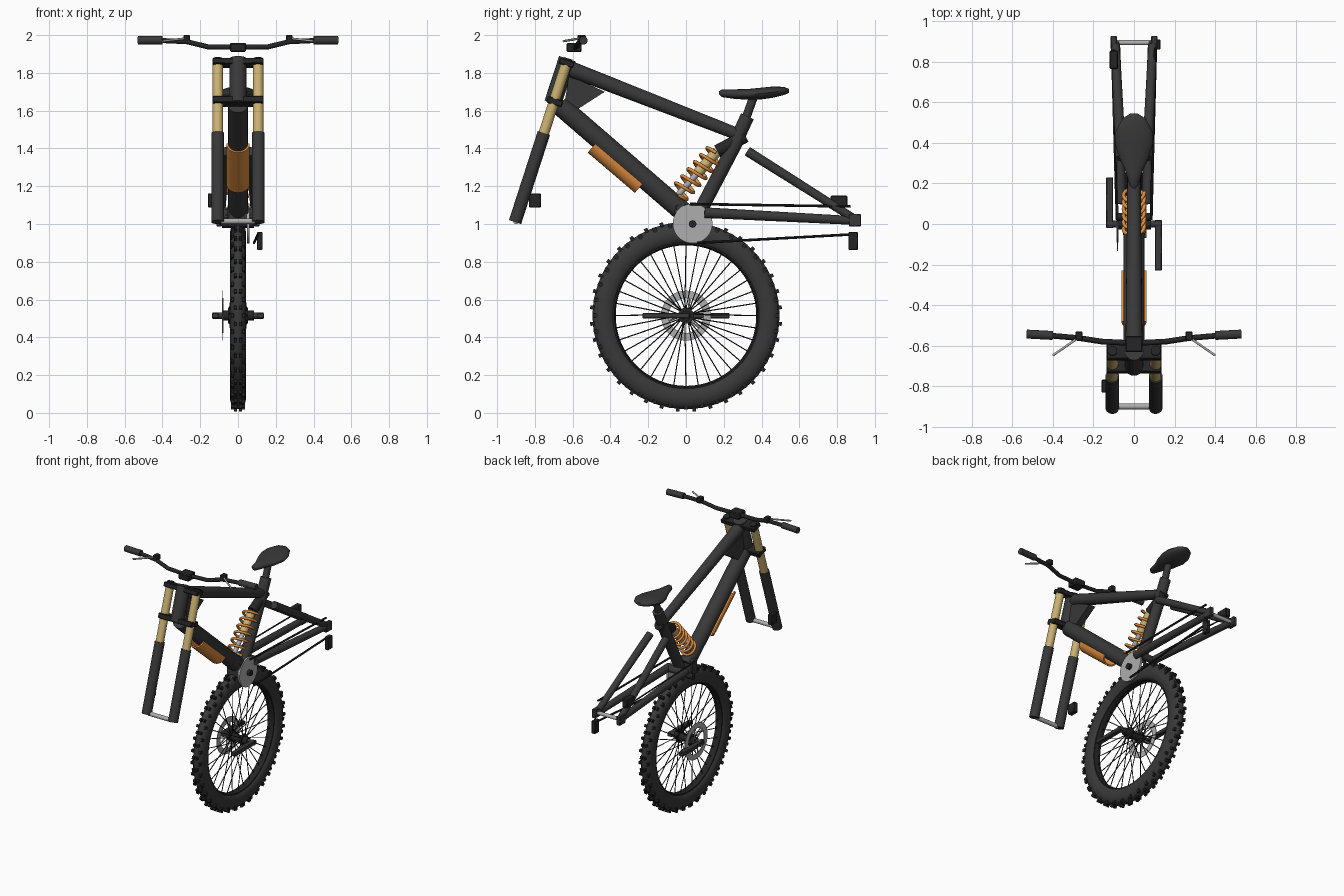
import bpy, bmesh
from math import sin, cos, pi, radians, atan2
from mathutils import Vector, Matrix

if "Cube" in bpy.data.objects:
    bpy.data.objects.remove(bpy.data.objects["Cube"])


def mat(name, col):
    m = bpy.data.materials.new(name)
    m.diffuse_color = (*col, 1)
    m.use_nodes = True
    m.node_tree.nodes["Principled BSDF"].inputs["Base Color"].default_value = m.diffuse_color
    return m


DARK = mat("dark_grey", (0.04, 0.04, 0.04))
BLACK = mat("black", (0.018, 0.018, 0.018))
GOLD = mat("gold", (0.6, 0.44, 0.17))
ORANGE = mat("orange", (0.75, 0.27, 0.05))
STEEL = mat("steel", (0.42, 0.42, 0.42))


def finish(name, m, bm):
    bmesh.ops.recalc_face_normals(bm, faces=bm.faces)
    me = bpy.data.meshes.new(name)
    bm.to_mesh(me)
    bm.free()
    ob = bpy.data.objects.new(name, me)
    bpy.context.collection.objects.link(ob)
    me.materials.append(m)
    bpy.ops.object.select_all(action='DESELECT')
    ob.select_set(True)
    bpy.context.view_layer.objects.active = ob
    bpy.ops.object.shade_smooth_by_angle(angle=radians(40))
    return ob


def add_cone(bm, p, q, r, r2=None, seg=20):
    p, q = Vector(p), Vector(q)
    d = q - p
    M = Matrix.Translation((p + q) / 2) @ d.to_track_quat('Z', 'Y').to_matrix().to_4x4()
    bmesh.ops.create_cone(bm, cap_ends=True, segments=seg, radius1=r,
                          radius2=r if r2 is None else r2, depth=d.length, matrix=M)


def tube(name, p, q, r, m=DARK, r2=None, seg=20):
    bm = bmesh.new()
    add_cone(bm, p, q, r, r2, seg)
    return finish(name, m, bm)


def add_box(bm, c, s, rot=0):
    M = Matrix.Translation(c) @ Matrix.Rotation(rot, 4, 'X') @ Matrix.Diagonal((*s, 1))
    bmesh.ops.create_cube(bm, size=1, matrix=M)


def box(name, c, s, m=BLACK, rot=0):
    bm = bmesh.new()
    add_box(bm, c, s, rot)
    bmesh.ops.bevel(bm, geom=bm.edges[:], offset=min(s) * 0.12, segments=1, affect='EDGES')
    return finish(name, m, bm)


def wire(name, pts, r, m, kind='POLY'):
    cu = bpy.data.curves.new(name, 'CURVE')
    cu.dimensions, cu.bevel_depth, cu.bevel_resolution, cu.use_fill_caps = '3D', r, 3, True
    sp = cu.splines.new(kind)
    sp.points.add(len(pts) - 1)
    for a, b in zip(sp.points, pts):
        a.co = (*b, 1)
    ob = bpy.data.objects.new(name, cu)
    bpy.context.collection.objects.link(ob)
    cu.materials.append(m)
    return ob


def lathe(name, profile, cy, cz, m, steps=64):
    # closed (x, radius) profile spun about a sideways axis
    bm = bmesh.new()
    rings = [[bm.verts.new((x, cy + r * cos(2 * pi * i / steps), cz + r * sin(2 * pi * i / steps)))
              for x, r in profile] for i in range(steps)]
    n = len(profile)
    for i in range(steps):
        a, b = rings[i], rings[(i + 1) % steps]
        for j in range(n):
            k = (j + 1) % n
            bm.faces.new((a[j], a[k], b[k], b[j]))
    return finish(name, m, bm)


# wheel: tyre, rim, knobs, spokes, hub, brake rotor
WZ = 0.515
lathe("tyre", [(0.043 * cos(2 * pi * i / 16), 0.435 + 0.06 * sin(2 * pi * i / 16)) for i in range(16)], 0, WZ, DARK)
lathe("rim", [(-0.025, 0.395), (-0.025, 0.38), (0, 0.372), (0.025, 0.38), (0.025, 0.395)], 0, WZ, BLACK)
bm = bmesh.new()
for i in range(36):
    a = 2 * pi * i / 36
    for x, r, off in ((-0.03, 0.482, 0), (0.03, 0.482, 0), (-0.012, 0.495, 0.5), (0.012, 0.495, 0.5)):
        t = a + off * 2 * pi / 36
        add_box(bm, (x, r * cos(t), WZ + r * sin(t)), (0.016, 0.028, 0.02), t)
finish("tyre_knobs", BLACK, bm)
bm = bmesh.new()
for i in range(36):
    s = 1 if i % 2 else -1
    a, b = 2 * pi * i / 36, 2 * pi * (i + (2 if i % 4 < 2 else -2) * 0.5) / 36
    add_cone(bm, (0.045 * s, 0.035 * cos(b), WZ + 0.035 * sin(b)), (0, 0.385 * cos(a), WZ + 0.385 * sin(a)), 0.003, seg=6)
finish("spokes", BLACK, bm)
tube("hub", (-0.085, 0, WZ), (0.085, 0, WZ), 0.026, BLACK)
for s in (-1, 1):
    tube("hub_flange", (0.04 * s, 0, WZ), (0.052 * s, 0, WZ), 0.042, BLACK)
tube("crank_axle", (-0.135, 0, WZ), (0.135, 0, WZ), 0.017, DARK)
lathe("brake_rotor", [(-0.083, 0.092), (-0.083, 0.132), (-0.079, 0.132), (-0.079, 0.092)], 0, WZ, STEEL)
bm = bmesh.new()
for i in range(6):
    a = i * pi / 3
    add_cone(bm, (-0.081, 0.02 * cos(a), WZ + 0.02 * sin(a)), (-0.081, 0.095 * cos(a + .3), WZ + 0.095 * sin(a + .3)), 0.005, seg=6)
finish("rotor_arms", STEEL, bm)
for s in (-1, 1):
    box("crank_arm", (0.12 * s, -0.105 * s, WZ), (0.035, 0.25, 0.028), DARK)

# fork
FB, FT = Vector((0, -0.905, 1.01)), Vector((0, -0.63, 1.86))
for s in (-1, 1):
    o = Vector((0.107 * s, 0, 0))
    tube("fork_stanchion", FB.lerp(FT, 0.5) + o, FT + o, 0.028, GOLD)
    tube("fork_lower", FB + o, FB.lerp(FT, 0.555) + o, 0.034, DARK)
    tube("fork_cap", FT + o, FB.lerp(FT, 1.02) + o, 0.024, BLACK)
tube("fork_axle", (-0.09, -0.9, 1.015), (0.09, -0.9, 1.015), 0.015, STEEL)
tilt = -atan2(0.275, 0.85)
box("upper_crown", (0, -0.632, 1.853), (0.27, 0.08, 0.032), BLACK, tilt)
box("lower_crown", (0, -0.694, 1.648), (0.27, 0.085, 0.036), BLACK, tilt)
tube("head_tube", (0, -0.705, 1.64), (0, -0.628, 1.875), 0.046)
box("front_caliper", (-0.142, -0.80, 1.125), (0.035, 0.065, 0.075))

# main frame
tube("top_tube", (0, -0.61, 1.82), (0, 0.30, 1.465), 0.042, r2=0.032)
DA, DB = Vector((0, -0.67, 1.63)), Vector((0, -0.005, 1.055))
tube("down_tube", DA, DB, 0.053)
tube("seat_tube", (0, 0.065, 1.05), (0, 0.285, 1.47), 0.037)
tube("seat_collar", (0, 0.265, 1.44), (0, 0.325, 1.57), 0.037)
tube("seat_post", (0, 0.31, 1.54), (0, 0.36, 1.68), 0.023)
box("bottom_bracket", (0, -0.025, 1.045), (0.11, 0.07, 0.12), DARK)
tube("bracket_shell", (-0.085, 0.035, 1.0), (0.085, 0.035, 1.0), 0.02, BLACK)
tube("chain_ring", (0.048, 0.035, 1.003), (0.062, 0.035, 1.003), 0.105, STEEL, seg=40)

# gusset plate behind the head tube
bm = bmesh.new()
f = bm.faces.new([bm.verts.new((-0.025, y, z)) for y, z in ((-0.62, 1.78), (-0.56, 1.76), (-0.43, 1.70), (-0.57, 1.61), (-0.64, 1.66))])
e = bmesh.ops.extrude_face_region(bm, geom=[f])
bmesh.ops.translate(bm, vec=(0.05, 0, 0), verts=[v for v in e["geom"] if isinstance(v, bmesh.types.BMVert)])
finish("gusset", DARK, bm)

# half-round guard under the down tube
bm = bmesh.new()
d = (DB - DA).normalized()
nrm = Vector((0, d.z, -d.y))
ends = [Vector((0, -0.48, 1.425)), Vector((0, -0.23, 1.212))]
rows = [[bm.verts.new(p + Vector((r * cos(pi * i / 12), 0, 0)) + nrm * r * sin(pi * i / 12)) for i in range(13)]
        for p in ends for r in (0.062, 0.052)]
for a, b in ((0, 2), (1, 3), (0, 1), (2, 3)):
    for i in range(12):
        bm.faces.new((rows[a][i], rows[a][i + 1], rows[b][i + 1], rows[b][i]))
for i in (0, 12):
    bm.faces.new([rows[k][i] for k in (0, 1, 3, 2)])
finish("tube_guard", ORANGE, bm)

# shock with coil spring
SA, SB = Vector((0, -0.05, 1.145)), Vector((0, 0.165, 1.385))
tube("shock_shaft", SA, SA.lerp(SB, 0.6), 0.016, STEEL)
tube("shock_body", SA.lerp(SB, 0.5), SB, 0.028, GOLD)
ax = (SB - SA).normalized()
u, v = Vector((1, 0, 0)), ax.cross(Vector((1, 0, 0)))
coil = []
for i in range(121):
    a = 2 * pi * 6 * i / 120
    coil.append(SA.lerp(SB, 0.04 + 0.93 * i / 120) + (u * cos(a) + v * sin(a)) * 0.052)
wire("coil_spring", coil, 0.009, ORANGE)
tube("shock_mount", (0, 0.165, 1.385), (0, 0.315, 1.465), 0.034, BLACK)

# rear triangle
for s in (-1, 1):
    tube("chain_stay", (0.065 * s, 0.10, 1.06), (0.092 * s, 0.9, 1.018), 0.028, r2=0.023)
    tube("seat_stay", (0.065 * s, 0.325, 1.385), (0.092 * s, 0.88, 1.035), 0.026, r2=0.022)
    box("dropout", (0.1 * s, 0.895, 1.02), (0.03, 0.065, 0.065), DARK)
tube("stay_bridge", (-0.07, 0.12, 1.06), (0.07, 0.12, 1.06), 0.025)
tube("rear_axle", (-0.1, 0.895, 1.02), (0.1, 0.895, 1.02), 0.013, STEEL)
box("rear_caliper", (-0.1, 0.81, 1.12), (0.04, 0.09, 0.06))
box("derailleur", (0.115, 0.885, 0.91), (0.03, 0.05, 0.095))
for name, a, b in (("chain_upper", (0.02, 1.106), (0.87, 1.093)), ("chain_lower", (0.06, 0.90), (0.88, 0.945))):
    tube(name, (0.085, *a), (0.105, *b), 0.007, BLACK, seg=8)
tube("brake_hose", (-0.085, 0.02, 1.106), (-0.1, 0.86, 1.093), 0.005, BLACK, seg=8)

# saddle lofted from (y, half width, bottom, top)
bm = bmesh.new()
prev = None
for y, w, lo, hi in ((0.176, 0.008, 1.685, 1.703), (0.19, 0.022, 1.672, 1.712), (0.26, 0.042, 1.662, 1.713),
                     (0.33, 0.075, 1.658, 1.715), (0.40, 0.095, 1.66, 1.722), (0.46, 0.09, 1.668, 1.728),
                     (0.52, 0.058, 1.683, 1.726), (0.545, 0.018, 1.695, 1.715)):
    ring = [bm.verts.new((w * cos(2 * pi * i / 20), y, (lo + hi) / 2 + (hi - lo) / 2 * sin(2 * pi * i / 20))) for i in range(20)]
    if prev:
        for i in range(20):
            j = (i + 1) % 20
            bm.faces.new((prev[i], prev[j], ring[j], ring[i]))
    else:
        bm.faces.new(ring)
    prev = ring
bm.faces.new(prev)
finish("saddle", DARK, bm)

# handlebar, grips, levers
half = [(0.0, -0.588, 1.935), (0.16, -0.58, 1.938), (0.27, -0.563, 1.965), (0.42, -0.55, 1.972)]
wire("handlebar", [(-x, y, z) for x, y, z in half[:0:-1]] + half, 0.014, BLACK)
box("stem_clamp", (0, -0.592, 1.935), (0.085, 0.08, 0.048))
for s in (-1, 1):
    tube("grip", (0.40 * s, -0.55, 1.973), (0.53 * s, -0.543, 1.972), 0.022, DARK)
    box("lever_clamp", (0.272 * s, -0.553, 1.98), (0.035, 0.045, 0.04))
    tube("brake_lever", (0.28 * s, -0.565, 1.982), (0.40 * s, -0.648, 1.968), 0.006, STEEL, seg=10)
